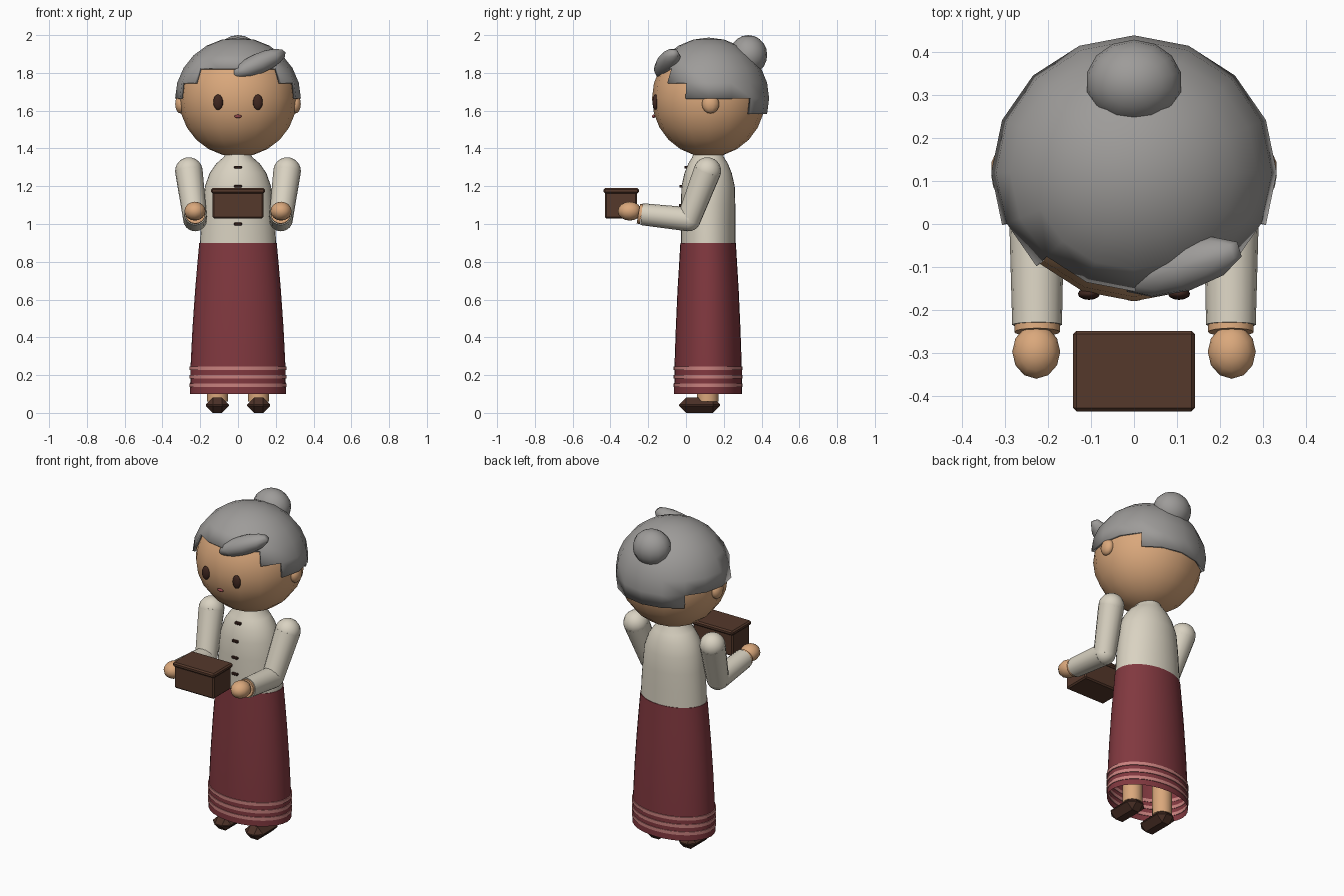
import bpy, bmesh, math
from mathutils import Vector, Matrix

cube = bpy.data.objects.get("Cube")
if cube:
    bpy.data.objects.remove(cube, do_unlink=True)


def material(name, r, g, b):
    m = bpy.data.materials.new(name)
    m.use_nodes = True
    m.diffuse_color = (r, g, b, 1)
    bsdf = m.node_tree.nodes["Principled BSDF"]
    bsdf.inputs["Base Color"].default_value = (r, g, b, 1)
    bsdf.inputs["Roughness"].default_value = 0.8
    return m


SKIN = material("warm_skin", 0.70, 0.39, 0.20)
HAIR = material("grey_hair", 0.34, 0.33, 0.32)
CREAM = material("cream_cloth", 0.70, 0.65, 0.54)
RED = material("dark_red_cloth", 0.22, 0.04, 0.05)
PINK = material("pink_trim", 0.58, 0.22, 0.21)
WOOD = material("brown_wood", 0.09, 0.04, 0.024)
SHOE = material("shoe_leather", 0.07, 0.03, 0.02)
DARK = material("dark_brown", 0.05, 0.02, 0.014)
LIP = material("lip_red", 0.33, 0.07, 0.08)

BODY_Y = 0.117


def finish(name, bm, mat, smooth=True, angle=40):
    bmesh.ops.recalc_face_normals(bm, faces=bm.faces)
    mesh = bpy.data.meshes.new(name)
    bm.to_mesh(mesh)
    bm.free()
    mesh.materials.append(mat)
    obj = bpy.data.objects.new(name, mesh)
    bpy.context.collection.objects.link(obj)
    if smooth:
        bpy.ops.object.select_all(action='DESELECT')
        obj.select_set(True)
        bpy.context.view_layer.objects.active = obj
        bpy.ops.object.shade_smooth_by_angle(angle=math.radians(angle))
    return obj


def ball(name, centre, radii, mat, segs=16, rings=12, rot=None):
    bm = bmesh.new()
    bmesh.ops.create_uvsphere(bm, u_segments=segs, v_segments=rings, radius=1)
    m = Matrix.Translation(centre) @ (rot or Matrix()) @ Matrix.Diagonal((*radii, 1))
    bm.transform(m)
    return finish(name, bm, mat, angle=60)


def limb(name, a, b, ra, rb, mat, segs=16):
    a, b = Vector(a), Vector(b)
    bm = bmesh.new()
    bmesh.ops.create_cone(bm, cap_ends=True, segments=segs, radius1=ra, radius2=rb,
                          depth=(b - a).length)
    turn = (b - a).to_track_quat('Z', 'Y').to_matrix().to_4x4()
    bm.transform(Matrix.Translation((a + b) / 2) @ turn)
    return finish(name, bm, mat)


def box(name, centre, size, mat, bevel=0.0):
    bm = bmesh.new()
    bmesh.ops.create_cube(bm, size=1)
    bm.transform(Matrix.Translation(centre) @ Matrix.Diagonal((*size, 1)))
    if bevel:
        bmesh.ops.bevel(bm, geom=bm.edges[:], offset=bevel, segments=1,
                        affect='EDGES', profile=0.5)
    return finish(name, bm, mat, smooth=False)


def lathe(name, profile, mat, segs=32, cap_top=False, loop=False):
    """Elliptical rings of (half width, half depth, height) around the body axis."""
    bm = bmesh.new()
    rings = []
    for rx, ry, z in profile:
        rings.append([bm.verts.new((rx * math.sin(t), BODY_Y - ry * math.cos(t), z))
                      for t in (2 * math.pi * i / segs for i in range(segs))])
    pairs = list(zip(rings, rings[1:]))
    if loop:
        pairs.append((rings[-1], rings[0]))
    for low, high in pairs:
        for i in range(segs):
            j = (i + 1) % segs
            bm.faces.new((low[i], low[j], high[j], high[i]))
    if cap_top:
        bm.faces.new(rings[-1])
    return finish(name, bm, mat)


# Head and face
HEAD = Vector((0, 0.12, 1.665))
ball("head", HEAD, (0.312, 0.30, 0.31), SKIN)
ball("mouth", (0, -0.172, 1.57), (0.021, 0.008, 0.009), LIP, 10, 6)

# Hair cap: a sphere shell whose lower edge steps down from brow to nape
bm = bmesh.new()
bmesh.ops.create_uvsphere(bm, u_segments=16, v_segments=12, radius=1)


def hairline(azimuth):
    for limit, elevation in ((45, 30), (67.5, 15), (135, 0)):
        if azimuth < limit:
            return elevation
    return -15


bare = []
for f in bm.faces:
    c = f.calc_center_median().normalized()
    azimuth = math.degrees(math.atan2(abs(c.x), -c.y))
    if math.degrees(math.asin(c.z)) < hairline(azimuth):
        bare.append(f)
bmesh.ops.delete(bm, geom=bare, context='FACES')
bm.transform(Matrix.Translation(HEAD) @ Matrix.Diagonal((0.333, 0.32, 0.322, 1)))
hair = finish("hair_cap", bm, HAIR)
shell = hair.modifiers.new("thickness", 'SOLIDIFY')
shell.thickness = 0.015
shell.offset = -1

# Bun and swept fringe
ball("hair_bun", (0, 0.33, 1.895), (0.113, 0.1, 0.105), HAIR, 14, 10)
sweep = Vector((0.26, 0.08, 0.115)).to_track_quat('X', 'Z').to_matrix().to_4x4()
ball("hair_fringe", (0.112, -0.1, 1.85), (0.16, 0.058, 0.054), HAIR, 10, 8, sweep)

# Neck, blouse and front fastenings
limb("neck", (0, BODY_Y, 1.3), (0, BODY_Y, 1.42), 0.066, 0.066, SKIN)
lathe("blouse", [(0.203, 0.144, 0.88), (0.196, 0.144, 1.0), (0.187, 0.144, 1.1),
                 (0.175, 0.141, 1.2), (0.15, 0.125, 1.27), (0.115, 0.105, 1.32),
                 (0.075, 0.083, 1.355), (0.066, 0.078, 1.375)], CREAM, cap_top=True)
for i, y in enumerate((-0.027, -0.027, -0.024, 0.002)):
    box(f"button_{i + 1}", (0, y, 1.0 + 0.1 * i), (0.04, 0.022, 0.014), DARK, 0.003)

# Long skirt, open at the hem, with three woven bands
lathe("skirt", [(0.254, 0.18, 0.1), (0.251, 0.178, 0.25), (0.241, 0.171, 0.45),
                (0.227, 0.162, 0.65), (0.216, 0.154, 0.78), (0.205, 0.147, 0.9)],
      RED, cap_top=True)
for i in range(3):
    z, h = 0.146 + 0.045 * i, 0.01
    lathe(f"hem_band_{i + 1}", [(0.25, 0.176, z - h), (0.257, 0.183, z - h),
                                (0.257, 0.183, z + h), (0.25, 0.176, z + h)],
          PINK, loop=True)

# Carried box with lid
box("box_body", (0, -0.345, 1.1), (0.27, 0.17, 0.14), WOOD, 0.008)
box("box_lid", (0, -0.343, 1.176), (0.284, 0.188, 0.028), WOOD, 0.008)

# Paired parts
for side, s in (("left", 1), ("right", -1)):
    ball(f"{side}_eye", (s * 0.105, -0.163, 1.645), (0.026, 0.014, 0.041), DARK, 12, 8)
    ball(f"{side}_ear", (s * 0.304, 0.13, 1.635), (0.03, 0.046, 0.05), SKIN, 10, 8)

    shoulder = (s * 0.26, 0.113, 1.28)
    elbow = (s * 0.227, 0.015, 1.025)
    wrist = (s * 0.226, -0.235, 1.052)
    ball(f"{side}_shoulder", shoulder, (0.073, 0.073, 0.073), CREAM)
    limb(f"{side}_upper_sleeve", shoulder, elbow, 0.073, 0.063, CREAM)
    ball(f"{side}_elbow", elbow, (0.063, 0.063, 0.063), CREAM)
    limb(f"{side}_forearm_sleeve", elbow, wrist, 0.064, 0.058, CREAM)
    limb(f"{side}_wrist", wrist, (s * 0.226, -0.252, 1.055), 0.053, 0.053, SKIN)
    ball(f"{side}_hand", (s * 0.228, -0.298, 1.068), (0.056, 0.063, 0.05), SKIN, 12, 8)

    limb(f"{side}_leg", (s * 0.108, 0.115, 0.06), (s * 0.108, 0.115, 0.6),
         0.056, 0.06, SKIN)
    box(f"{side}_shoe", (s * 0.109, 0.072, 0.0405), (0.122, 0.217, 0.081), SHOE, 0.037)
